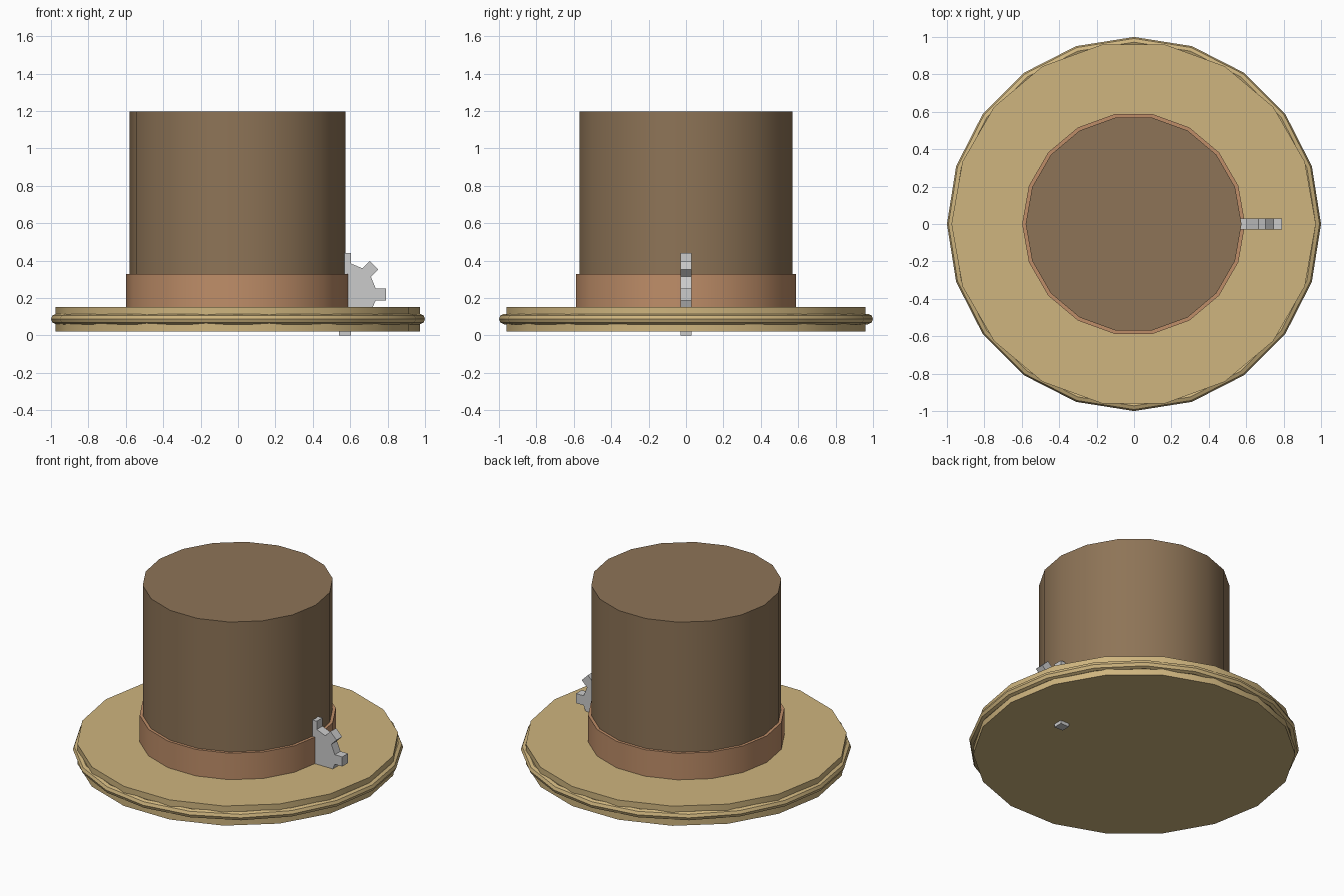
import bpy, bmesh
from math import sin, cos, pi, radians

if "Cube" in bpy.data.objects:
    bpy.data.objects.remove(bpy.data.objects["Cube"])


def colour(obj, name, rgb):
    mat = bpy.data.materials.get(name) or bpy.data.materials.new(name)
    mat.diffuse_color = (*rgb, 1)
    mat.use_nodes = True
    mat.node_tree.nodes["Principled BSDF"].inputs["Base Color"].default_value = mat.diffuse_color
    obj.data.materials.append(mat)


def smooth(obj):
    bpy.ops.object.select_all(action='DESELECT')
    obj.select_set(True)
    bpy.context.view_layer.objects.active = obj
    bpy.ops.object.shade_smooth_by_angle(angle=radians(35))


def drum(name, radius, z0, z1, mat, rgb, sides=18):
    """Closed cylinder with a corner on the +x axis."""
    bpy.ops.mesh.primitive_cylinder_add(vertices=sides, radius=radius, depth=z1 - z0,
                                        location=(-0.002, 0, (z0 + z1) / 2),
                                        rotation=(0, 0, pi / 2))
    obj = bpy.context.object
    obj.name = name
    colour(obj, mat, rgb)
    smooth(obj)


straw = (0.62, 0.46, 0.21)

# Hat body: brim, band and crown
drum("brim", 0.974, 0.022, 0.153, "straw", straw)
drum("hat_band", 0.596, 0.10, 0.33, "copper", (0.52, 0.27, 0.14))
drum("crown", 0.577, 0.10, 1.197, "brown_leather", (0.27, 0.175, 0.095))

# Rounded cord around the brim
bpy.ops.mesh.primitive_torus_add(major_segments=20, minor_segments=8,
                                 major_radius=0.972, minor_radius=0.028,
                                 location=(0, 0, 0.088))
cord = bpy.context.object
cord.name = "brim_cord"
colour(cord, "straw", straw)
smooth(cord)

# Upright cog tucked into the side of the band
teeth, half_w, root, tip, half_t = 8, 0.032, 0.165, 0.22, 0.03
bm = bmesh.new()
outline = []
for i in range(teeth):
    a = 2 * pi * i / teeth
    for r, w in ((root, -half_w), (tip, -half_w), (tip, half_w), (root, half_w)):
        outline.append(bm.verts.new((r * cos(a) - w * sin(a), -half_t,
                                     r * sin(a) + w * cos(a))))
face = bm.faces.new(outline)
side = bmesh.ops.extrude_face_region(bm, geom=[face])
bmesh.ops.translate(bm, vec=(0, 2 * half_t, 0),
                    verts=[g for g in side["geom"] if isinstance(g, bmesh.types.BMVert)])
bmesh.ops.recalc_face_normals(bm, faces=bm.faces)
mesh = bpy.data.meshes.new("side_cog")
bm.to_mesh(mesh)
bm.free()
cog = bpy.data.objects.new("side_cog", mesh)
cog.location = (0.571, 0, 0.22)
bpy.context.collection.objects.link(cog)
